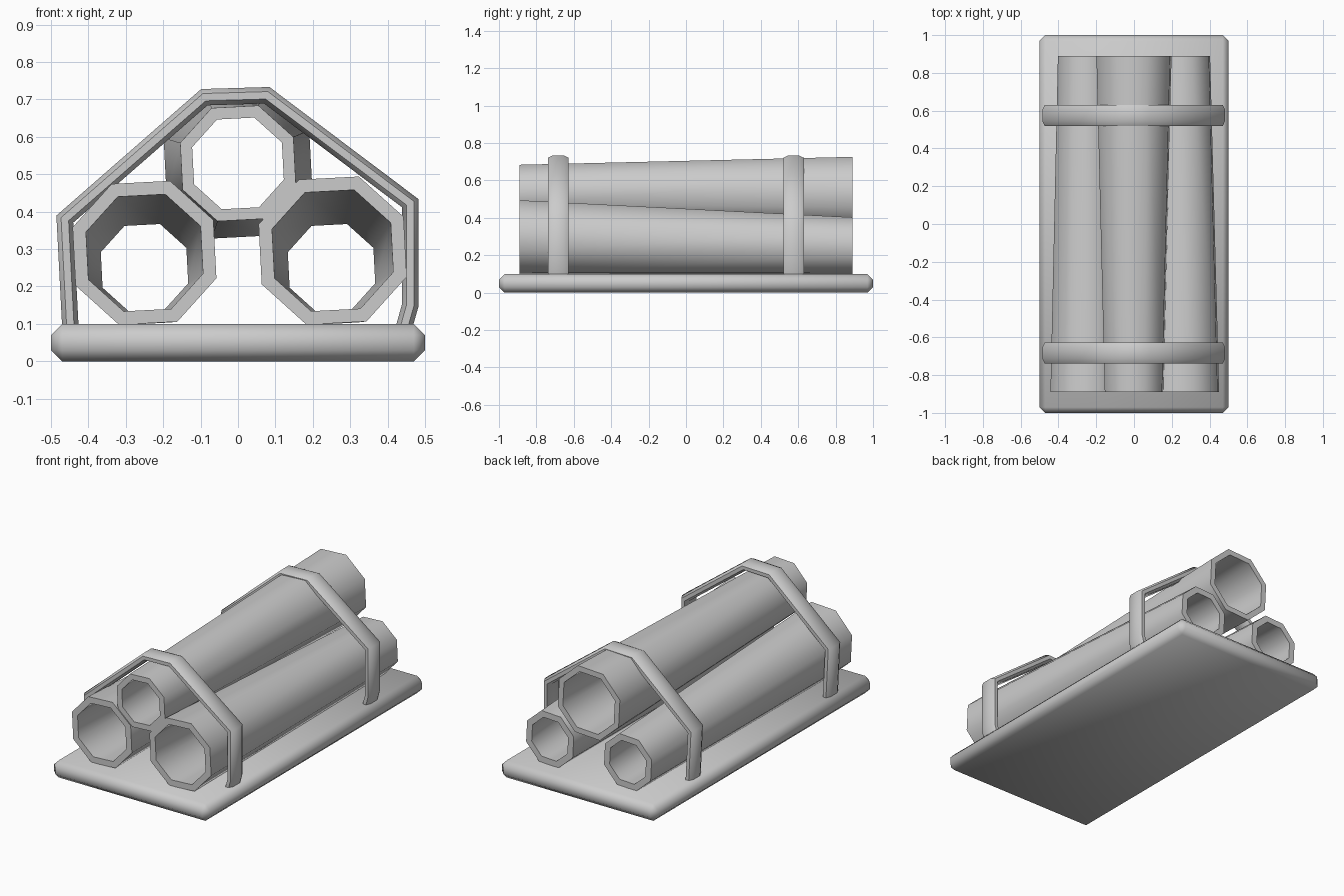
import bpy, bmesh, math
from mathutils import Vector

if "Cube" in bpy.data.objects:
    bpy.data.objects.remove(bpy.data.objects["Cube"])


def make_object(name, bm, angle=50):
    bmesh.ops.recalc_face_normals(bm, faces=bm.faces)
    mesh = bpy.data.meshes.new(name)
    bm.to_mesh(mesh)
    bm.free()
    ob = bpy.data.objects.new(name, mesh)
    bpy.context.collection.objects.link(ob)
    bpy.ops.object.select_all(action='DESELECT')
    ob.select_set(True)
    bpy.context.view_layer.objects.active = ob
    bpy.ops.object.shade_smooth_by_angle(angle=math.radians(angle))
    return ob


def skin(bm, rings, closed):
    # quads between successive vertex rings
    n = len(rings[0])
    count = len(rings) if closed else len(rings) - 1
    for i in range(count):
        a, b = rings[i], rings[(i + 1) % len(rings)]
        for j in range(n):
            k = (j + 1) % n
            bm.faces.new((a[j], a[k], b[k], b[j]))


def tube(name, front, back, wall=0.038, half=0.89, turn=3):
    # hollow tapered eight-sided pipe; ends given as (x, z, radius)
    bm = bmesh.new()
    rings = []
    for (x, z, r), y, inset in ((front, -half, 0), (back, half, 0),
                                (back, half, wall), (front, -half, wall)):
        ring = []
        for i in range(8):
            a = math.radians(22.5 + turn + 45 * i)
            ring.append(bm.verts.new((x + (r - inset) * math.cos(a), y,
                                      z + (r - inset) * math.sin(a))))
        rings.append(ring)
    skin(bm, rings, True)
    return make_object(name, bm)


def strap(name, y, path, half_width=0.055, half_thick=0.022):
    # rounded flat band swept along a mitred path in the XZ plane
    bm = bmesh.new()
    pts = [Vector(p) for p in path]
    section = [(1, 0.45), (0.55, 1), (-0.55, 1), (-1, 0.45),
               (-1, -0.45), (-0.55, -1), (0.55, -1), (1, -0.45)]
    rings = []
    for i, p in enumerate(pts):
        d0 = (p - pts[max(i - 1, 0)]) if i else pts[1] - p
        d1 = (pts[i + 1] - p) if i < len(pts) - 1 else d0
        n0 = Vector((-d0.y, d0.x)).normalized()
        n1 = Vector((-d1.y, d1.x)).normalized()
        m = (n0 + n1).normalized()
        m /= m.dot(n0)
        rings.append([bm.verts.new((p.x + m.x * t * half_thick,
                                    y + w * half_width,
                                    p.y + m.y * t * half_thick))
                      for w, t in section])
    skin(bm, rings, False)
    bm.faces.new(rings[0])
    bm.faces.new(rings[-1])
    return make_object(name, bm, 60)


# base plate with chamfered edges
bm = bmesh.new()
bmesh.ops.create_cube(bm, size=1)
for v in bm.verts:
    v.co = Vector((v.co.x, v.co.y * 2, v.co.z * 0.1 + 0.05))
bmesh.ops.bevel(bm, geom=bm.edges[:], offset=0.03, segments=1,
                affect='EDGES', profile=0.5)
make_object("base_plate", bm)

# stacked pipes, the upper one tapering the other way
tube("left_pipe", (-0.25, 0.29, 0.204), (-0.25, 0.25, 0.162))
tube("right_pipe", (0.253, 0.296, 0.21), (0.25, 0.25, 0.162))
tube("top_pipe", (0.0, 0.529, 0.164), (0.0, 0.527, 0.211), wall=0.034)

# two straps over the stack
strap_path = [(-0.447, 0.07), (-0.463, 0.38), (-0.09, 0.706), (0.077, 0.711),
              (0.46, 0.423), (0.46, 0.148), (0.438, 0.07)]
for name, y in (("front_strap", -0.683), ("back_strap", 0.575)):
    strap(name, y, strap_path)
